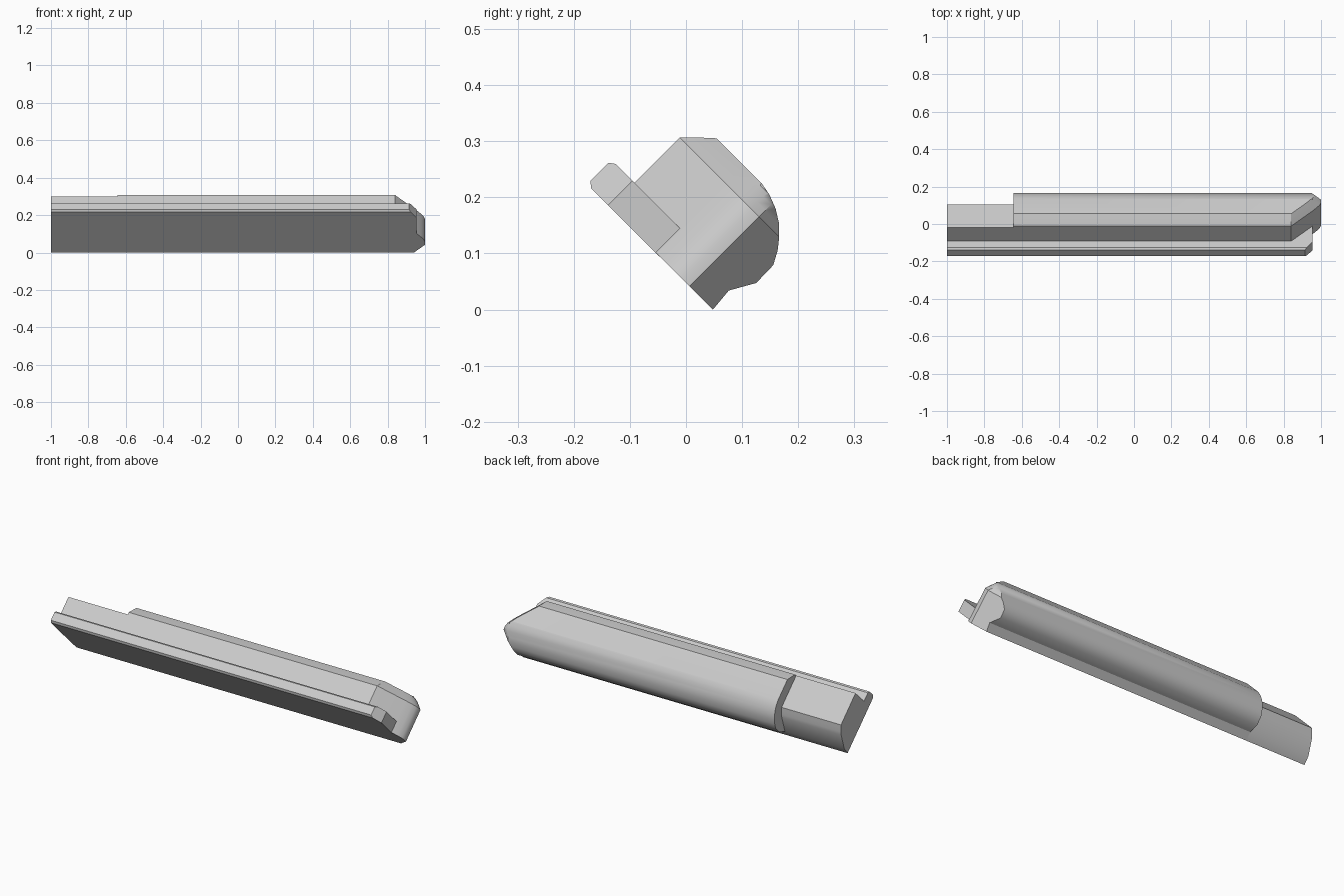
import bpy
import bmesh
from math import sqrt, radians

if "Cube" in bpy.data.objects:
    bpy.data.objects.remove(bpy.data.objects["Cube"], do_unlink=True)

grey = bpy.data.materials.new("plain grey")
grey.use_nodes = True
colour = (0.6, 0.6, 0.6, 1)
grey.diffuse_color = colour
grey.node_tree.nodes["Principled BSDF"].inputs["Base Color"].default_value = colour


def loft(name, layers):
    """Stack outlines [(v, [(x, u), ...])]; u and v are the section axes, tilted 45 degrees."""
    bm = bmesh.new()
    rings = [[bm.verts.new((x, (u + v) / sqrt(2), (v - u) / sqrt(2))) for x, u in outline]
             for v, outline in layers]
    count = len(rings[0])
    for low, high in zip(rings, rings[1:]):
        for i in range(count):
            j = (i + 1) % count
            bm.faces.new((low[i], low[j], high[j], high[i]))
    bm.faces.new(rings[0])
    bm.faces.new(rings[-1])
    bmesh.ops.remove_doubles(bm, verts=bm.verts, dist=0.0005)
    bmesh.ops.recalc_face_normals(bm, faces=bm.faces)
    mesh = bpy.data.meshes.new(name)
    bm.to_mesh(mesh)
    bm.free()
    mesh.materials.append(grey)
    obj = bpy.data.objects.new(name, mesh)
    bpy.context.collection.objects.link(obj)
    bpy.ops.object.select_all(action="DESELECT")
    obj.select_set(True)
    bpy.context.view_layer.objects.active = obj
    bpy.ops.object.shade_smooth_by_angle(angle=radians(32))
    return obj


def nose_outline(back, u0, u1, inset):
    """Outline of one cover layer, with a slanted and rounded nose."""
    tip = 1 - inset
    nose = [(0.84, u0), (0.955 - inset, u0 + 0.115 - inset), (tip - 0.021, -0.083),
            (tip - 0.006, -0.063), (tip, -0.045), (tip, -0.025)]
    nose = [(x, min(u, u1)) for x, u in nose]
    end = tip - max(0, u1 + 0.025)
    return [(back, u0)] + nose + [(end, u1), (back, u1)]


# Main cover: height, left edge, right edge, nose inset
cover = [(0.034, -0.225, 0.034, 0), (0.078, -0.225, 0.03, 0),
         (0.122, -0.225, 0.055, 0), (0.166, -0.225, 0.054, 0),
         (0.19, -0.225, 0.041, 0), (0.209, -0.225, 0.026, 0),
         (0.225, -0.209, 0.01, 0.016), (0.24, -0.193, -0.014, 0.031),
         (0.25, -0.182, -0.04, 0.041), (0.2546, -0.177, -0.064, 0.046)]
loft("cover", [(v, nose_outline(-0.645, a, b, d)) for v, a, b, d in cover])

# Narrower rear bar
bar = [(0.034, 0.034), (0.078, 0.03), (0.157, -0.011),
       (0.17, -0.022), (0.185, -0.037), (0.197, -0.049)]
loft("rear_bar", [(v, [(-1, -0.225), (-0.63, -0.225), (-0.63, u), (-1, u)]) for v, u in bar])

# Side rail with bevelled outer edges and a clipped front corner
rail = [(0.033, -0.272), (0.042, -0.283), (0.087, -0.283), (0.095, -0.272)]
loft("side_rail", [(v, [(-1, u), (0.955 - 0.75 * (-0.23 - u), u), (0.955, -0.23),
                        (0.955, -0.1), (-1, -0.1)]) for v, u in rail])
